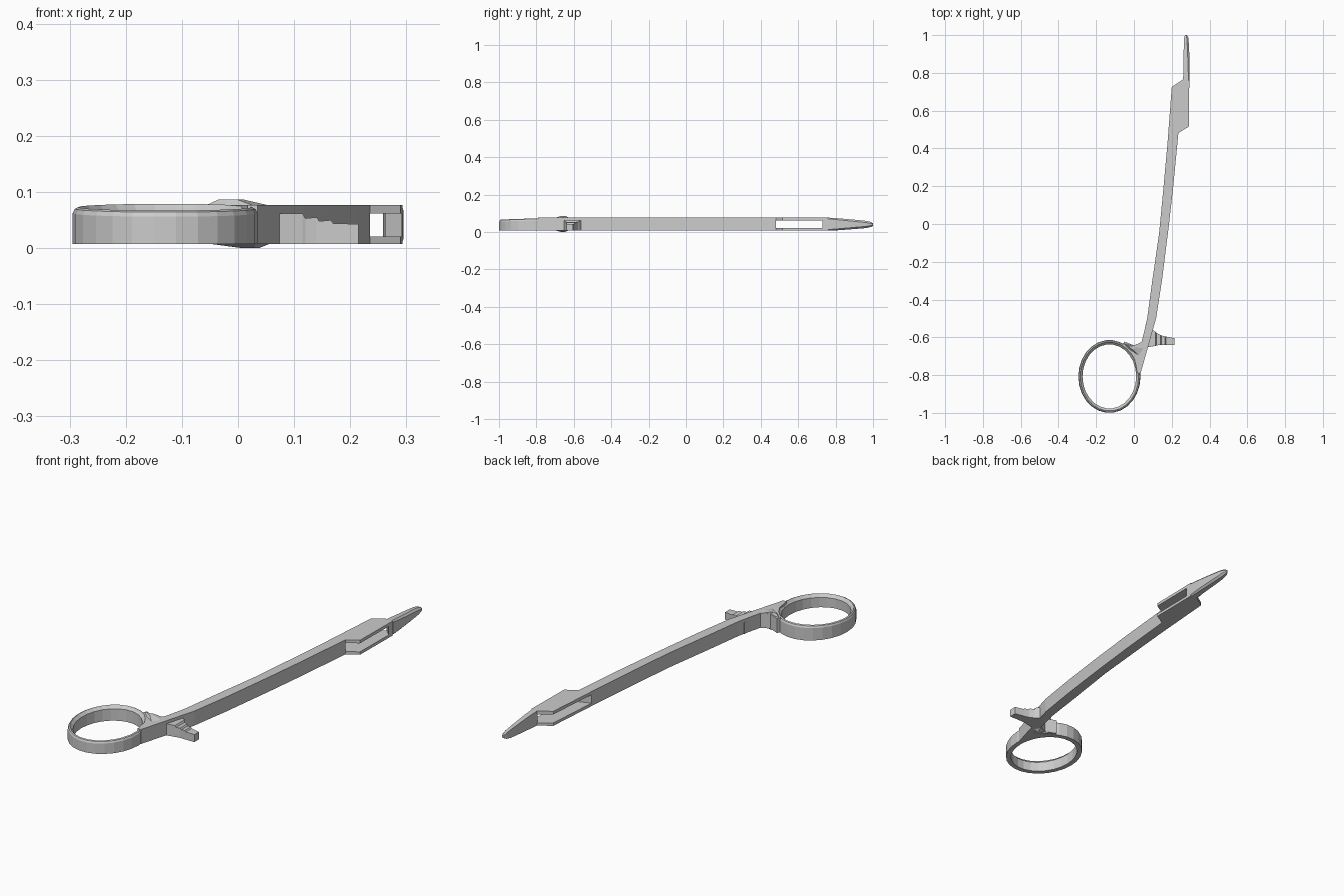
import bpy, bmesh, math

if "Cube" in bpy.data.objects:
    bpy.data.objects.remove(bpy.data.objects["Cube"])

ZB, ZT = 0.007, 0.077


def loft(name, rings, cyclic=False):
    """Skin a list of equal-length point loops; cap the ends unless cyclic."""
    bm = bmesh.new()
    loops = [[bm.verts.new(p) for p in ring] for ring in rings]
    n = len(loops[0])
    pairs = list(zip(loops, loops[1:]))
    if cyclic:
        pairs.append((loops[-1], loops[0]))
    else:
        bm.faces.new(loops[0])
        bm.faces.new(loops[-1])
    for a, b in pairs:
        for i in range(n):
            j = (i + 1) % n
            bm.faces.new((a[i], a[j], b[j], b[i]))
    bmesh.ops.recalc_face_normals(bm, faces=bm.faces[:])
    mesh = bpy.data.meshes.new(name)
    bm.to_mesh(mesh)
    bm.free()
    ob = bpy.data.objects.new(name, mesh)
    bpy.context.collection.objects.link(ob)
    return ob


def prism(name, pts, z0, z1):
    return loft(name, [[(x, y, z) for x, y in pts] for z in (z0, z1)])


# Shaft, box joint and web that flares into the finger ring
shaft = prism("shaft", [
    (0.117, -0.5), (0.1, -0.56), (0.072, -0.66), (0.035, -0.79), (0.017, -0.79),
    (0.005, -0.72), (-0.022, -0.672), (-0.06, -0.642), (-0.05, -0.622),
    (0.0, -0.643), (0.04, -0.625), (0.054, -0.57), (0.07, -0.5),
    (0.097, -0.3), (0.133, -0.05), (0.157, 0.2), (0.177, 0.42), (0.2, 0.725),
    (0.26, 0.765), (0.293, 0.76), (0.29, 0.515), (0.235, 0.482),
    (0.208, 0.2), (0.182, -0.03), (0.148, -0.3)], ZB, ZT)

# Slot through the box joint for the mating half
cutter = prism("slot_cutter", [
    (0.1, 0.433), (0.235, 0.482), (0.35, 0.5), (0.35, 0.67),
    (0.258, 0.765), (0.258, 0.85), (0.1, 0.85)], 0.021, 0.062)
cutter.hide_render = True
cutter.hide_set(True)
mod = shaft.modifiers.new("slot", 'BOOLEAN')
mod.operation = 'DIFFERENCE'
mod.solver = 'EXACT'
mod.object = cutter

# Tapered jaw, chamfered along its outer edge
sections = []
for y, xl, xr, z0, z1, c in [
        (0.76, 0.26, 0.294, ZB, ZT, 0.006), (0.82, 0.262, 0.295, 0.01, 0.073, 0.008),
        (0.9, 0.263, 0.293, 0.016, 0.066, 0.009), (0.96, 0.264, 0.29, 0.021, 0.06, 0.009),
        (0.988, 0.266, 0.287, 0.027, 0.054, 0.008), (1.0, 0.271, 0.281, 0.033, 0.047, 0.004)]:
    sections.append([(xl, y, z0), (xr - c, y, z0), (xr, y, z0 + c),
                     (xr, y, z1 - c), (xr - c, y, z1), (xl, y, z1)])
loft("jaw", sections)

# Finger ring with a ridged, slightly tilted top
profile = [(0, ZB), (0, 0.062), (0.004, 0.07), (0.01, 0.073),
           (0.015, 0.067), (0.023, 0.059), (0.023, ZB)]
rings = []
SEG = 26
for i in range(SEG):
    a = 2 * math.pi * i / SEG
    ring = []
    for inset, z in profile:
        tilt = 0.006 * math.sin(a) if z > ZB else 0
        ring.append((-0.13 + (0.165 - inset) * math.cos(a),
                     -0.803 + (0.193 - inset) * math.sin(a) - 0.004, z + tilt))
    rings.append(ring)
loft("finger_ring", rings, cyclic=True)

# Low crest on top of the web and small swelling underneath
base = [(0.03, -0.70), (0.06, -0.66), (0.04, -0.627), (0.0, -0.643), (-0.06, -0.63), (-0.02, -0.668)]


def swelling(name, cx, cy, z0, z1, k):
    loft(name, [[(x, y, z0) for x, y in base],
                [(cx + (x - cx) * k, cy + (y - cy) * k, z1) for x, y in base]])


swelling("web_crest", -0.02, -0.65, ZT - 0.002, 0.087, 0.35)
swelling("web_underside", 0.03, -0.655, ZB + 0.002, 0.0, 0.25)

# Ratchet arm: stepped teeth along x, flaring into the shaft
steps = [(0.06, 0.062), (0.115, 0.062), (0.12, 0.053), (0.14, 0.055), (0.145, 0.048),
         (0.165, 0.05), (0.17, 0.044), (0.215, 0.043)]
back = [-0.53, -0.572, -0.577, -0.588, -0.59, -0.595, -0.596, -0.605]
front = [-0.655, -0.645, -0.643, -0.64, -0.64, -0.64, -0.64, -0.64]
loft("ratchet_arm", [[(x, f, ZB), (x, b, ZB), (x, b, z), (x, f, z)]
                     for (x, z), b, f in zip(steps, back, front)])
